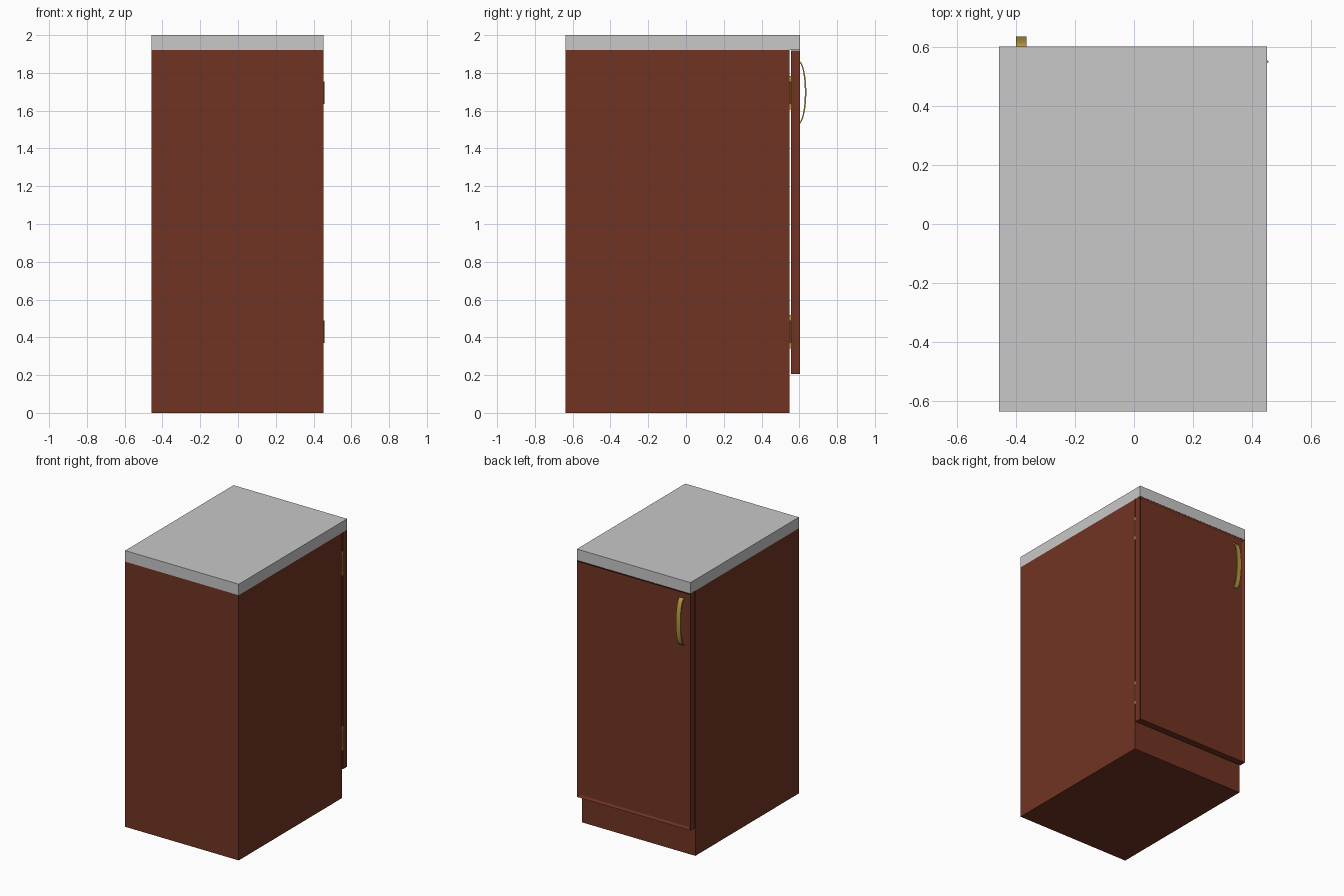
import bpy, bmesh, math

if "Cube" in bpy.data.objects:
    bpy.data.objects.remove(bpy.data.objects["Cube"])


def material(name, rgb):
    m = bpy.data.materials.new(name)
    m.diffuse_color = (*rgb, 1.0)
    m.use_nodes = True
    m.node_tree.nodes["Principled BSDF"].inputs["Base Color"].default_value = m.diffuse_color
    return m


WOOD = material("red_brown_wood", (0.165, 0.034, 0.017))
STONE = material("light_grey_stone", (0.58, 0.58, 0.58))
BRASS = material("brass", (0.48, 0.31, 0.05))


def finish(name, bm, mat):
    bmesh.ops.recalc_face_normals(bm, faces=bm.faces)
    me = bpy.data.meshes.new(name)
    bm.to_mesh(me)
    bm.free()
    me.materials.append(mat)
    ob = bpy.data.objects.new(name, me)
    bpy.context.collection.objects.link(ob)
    return ob


def box_mesh(x, y, z):
    bm = bmesh.new()
    bmesh.ops.create_cube(bm, size=1)
    for v in bm.verts:
        v.co = [a[0] if c < 0 else a[1] for a, c in zip((x, y, z), v.co)]
    return bm


def box(name, x, y, z, mat):
    return finish(name, box_mesh(x, y, z), mat)


X = (-0.458, 0.452)

# Cabinet body and worktop
box("cabinet_body", X, (-0.637, 0.547), (0, 1.92), WOOD)
box("worktop", X, (-0.637, 0.603), (1.92, 2.0), STONE)

# Door standing off the body, with a shallow recessed panel
bm = box_mesh(X, (0.556, 0.603), (0.205, 1.919))
bm.normal_update()
face = max(bm.faces, key=lambda f: f.normal.y)
bmesh.ops.inset_region(bm, faces=[face], thickness=0.022)
for v in face.verts:
    v.co.y -= 0.01
finish("door", bm, WOOD)

# Hinges: a leaf in the gap and a small knuckle outside
for i, z in enumerate((0.43, 1.695)):
    box(f"hinge_leaf_{i + 1}", (0.40, 0.452), (0.546, 0.557), (z - 0.088, z + 0.088), BRASS)
    bpy.ops.mesh.primitive_cylinder_add(vertices=12, radius=0.004, depth=0.12,
                                        location=(0.453, 0.5515, z))
    knuckle = bpy.context.object
    knuckle.name = f"hinge_knuckle_{i + 1}"
    knuckle.data.materials.append(BRASS)
    bpy.ops.object.shade_smooth_by_angle()

# Arched strap handle swept along half an ellipse
bm = bmesh.new()
N = 24
rings = []
for i in range(N + 1):
    a = math.pi * i / N
    ring = []
    for x, t in ((-0.40, 0), (-0.365, 0), (-0.365, 0.008), (-0.40, 0.008)):
        ring.append(bm.verts.new((x, 0.594 + (0.043 - t) * math.sin(a),
                                  1.697 + (0.17 - t) * math.cos(a))))
    rings.append(ring)
for r, s in zip(rings, rings[1:]):
    for k in range(4):
        bm.faces.new((r[k], r[(k + 1) % 4], s[(k + 1) % 4], s[k]))
bm.faces.new(rings[0])
bm.faces.new(rings[-1])
handle = finish("door_handle", bm, BRASS)
bpy.ops.object.select_all(action='DESELECT')
bpy.context.view_layer.objects.active = handle
handle.select_set(True)
bpy.ops.object.shade_smooth_by_angle()
